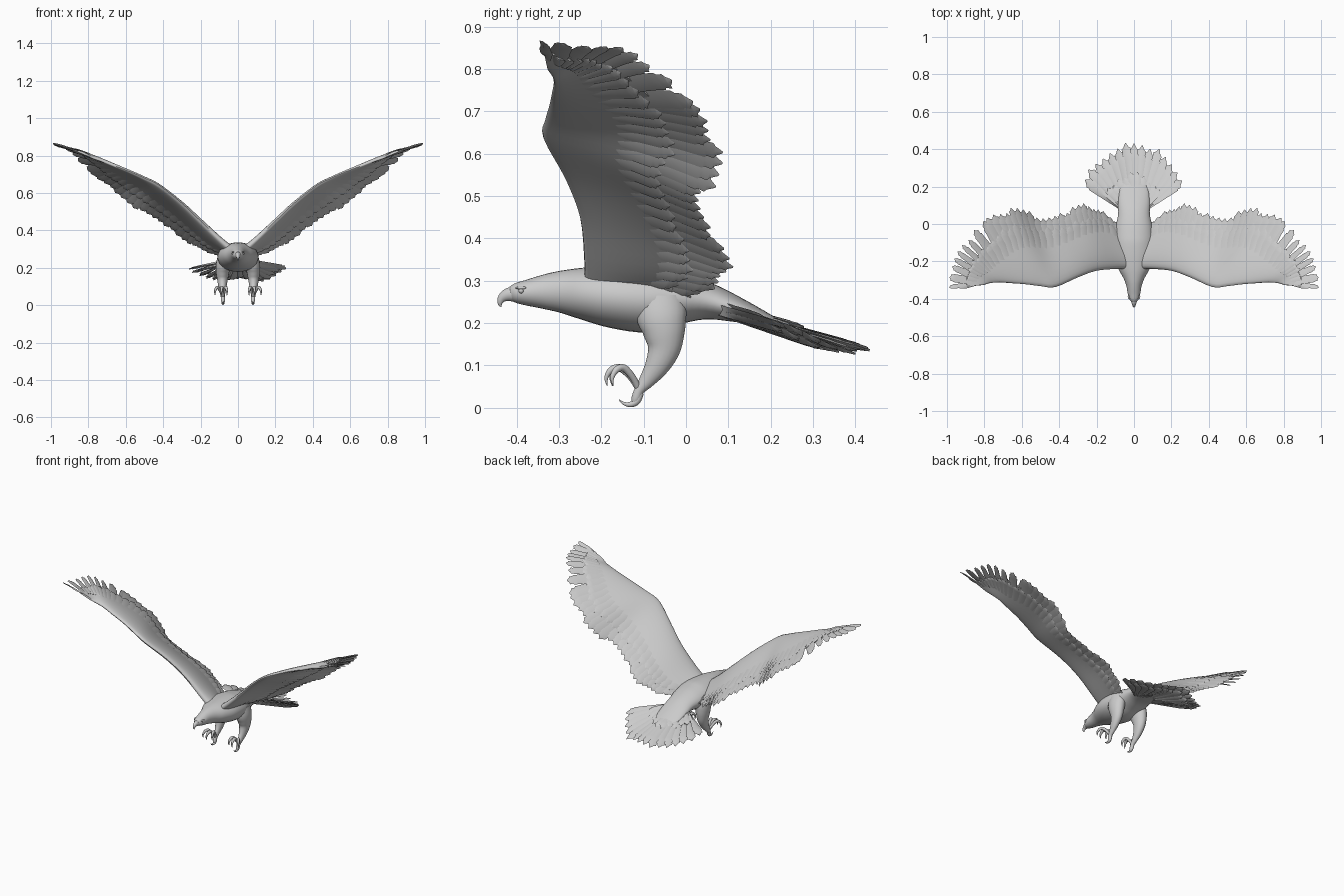
import bpy, bmesh, math, random
from mathutils import Vector

if "Cube" in bpy.data.objects:
    bpy.data.objects.remove(bpy.data.objects["Cube"])
random.seed(4)


def spline(rows, u):
    """Catmull-Rom through rows of numbers, u in row units."""
    i = max(0, min(int(u), len(rows) - 2))
    t = u - i
    a, b, c, d = (rows[max(0, min(k, len(rows) - 1))] for k in range(i - 1, i + 3))
    return [0.5 * (2*q + (r - p)*t + (2*p - 5*q + 4*r - s)*t*t + (3*q - p - 3*r + s)*t**3)
            for p, q, r, s in zip(a, b, c, d)]


def finish(bm, name, mirror=False, angle=50):
    bmesh.ops.recalc_face_normals(bm, faces=bm.faces)
    me = bpy.data.meshes.new(name)
    bm.to_mesh(me)
    bm.free()
    ob = bpy.data.objects.new(name, me)
    bpy.context.collection.objects.link(ob)
    bpy.ops.object.select_all(action='DESELECT')
    ob.select_set(True)
    bpy.context.view_layer.objects.active = ob
    bpy.ops.object.shade_smooth_by_angle(angle=math.radians(angle))
    if mirror:
        ob.modifiers.new("mirror", 'MIRROR').use_mirror_merge = False
    return ob


def skin(bm, rings):
    """Bridge closed rings of points and cap both ends."""
    vs = [[bm.verts.new(p) for p in r] for r in rings]
    n = len(vs[0])
    for a, b in zip(vs, vs[1:]):
        for k in range(n):
            bm.faces.new((a[k], a[(k+1) % n], b[(k+1) % n], b[k]))
    bm.faces.new(vs[0])
    bm.faces.new(vs[-1])


def tube(bm, rows, sides=20, sub=4):
    """Loft ellipses along a path; row = x, y, z, half width, half depth."""
    X, rings = Vector((1, 0, 0)), []
    m = (len(rows) - 1) * sub
    for i in range(m + 1):
        u = i / sub
        x, y, z, rx, rz = spline(rows, u)
        t = Vector(spline(rows, min(u + .05, m/sub))[:3]) - Vector(spline(rows, max(u - .05, 0))[:3])
        up = X.cross(t).normalized()
        rings.append([Vector((x, y, z)) + X*rx*math.cos(a) + up*rz*math.sin(a)
                      for a in (2*math.pi*k/sides for k in range(sides))])
    skin(bm, rings)


# Feather outlines: (position along feather, relative width), barbed tips
BLADE = [(0, .8), (.2, .95), (.4, 1), (.6, 1), (.78, 1), (.84, 1), (.86, .78), (.92, .82), (.935, .5), (1, .06)]
FINGER = [(0, .8), (.25, 1), (.45, 1), (.6, .8), (.75, .68), (.85, .66), (.87, .5), (.94, .52), (.95, .32), (1, .05)]


def feather(bm, P, u, du, v0, v1, shape=BLADE, off=0., lift=.004, t=.004):
    rings = []
    for s, w in shape:
        v = v0 + (v1 - v0) * s
        k = .3 + .7 * w
        rings.append([P(u - du*w, v, off - lift*k), P(u, v, off + t*k),
                      P(u + du*w, v, off + lift*k), P(u, v, off - t*k)])
    skin(bm, rings)


# Body with head and neck
bm = bmesh.new()
tube(bm, [(0, -.415, .270, .014, .016), (0, -.40, .271, .026, .024), (0, -.37, .272, .034, .032),
          (0, -.33, .274, .041, .042), (0, -.29, .274, .056, .051), (0, -.24, .270, .083, .062),
          (0, -.17, .262, .106, .074), (0, -.09, .256, .110, .078), (0, -.02, .258, .100, .062),
          (0, .05, .252, .085, .044), (0, .12, .232, .085, .030), (0, .19, .208, .075, .016),
          (0, .23, .195, .045, .006)], 28)
finish(bm, "body")

# Hooked beak
bm = bmesh.new()
tube(bm, [(0, -.400, .269, .020, .019), (0, -.420, .267, .014, .016), (0, -.434, .259, .009, .011),
          (0, -.439, .247, .005, .006), (0, -.436, .238, .001, .001)], 14)
finish(bm, "beak")

# Eyes under a brow
bm = bmesh.new()
for r, c, s in ((.006, (.028, -.389, .276), 1), (.008, (.025, -.388, .283), .5)):
    new = bmesh.ops.create_uvsphere(bm, u_segments=12, v_segments=8, radius=r)["verts"]
    for v in new:
        v.co = Vector((v.co.x, v.co.y * (1 if s == 1 else 1.8), v.co.z * s)) + Vector(c)
finish(bm, "eye", True)

# Legs
bm = bmesh.new()
tube(bm, [(.066, -.06, .265, .042, .06), (.076, -.058, .22, .042, .060), (.082, -.052, .18, .036, .050),
          (.083, -.052, .14, .029, .039), (.083, -.068, .10, .022, .029), (.082, -.092, .065, .014, .019),
          (.081, -.110, .042, .011, .012), (.080, -.118, .022, .010, .011), (.080, -.122, .012, .007, .007)])
finish(bm, "leg", True)

# Three curled front toes and one hind toe, each ending in a claw
bm = bmesh.new()
for dx, dy in ((-.022, .012), (.008, 0), (.042, .014)):
    path = [(0, -.112, .045, .008), (.3, -.130, .072, .008), (.6, -.155, .094, .009),
            (.85, -.176, .090, .008), (1, -.188, .072, .005), (1, -.186, .052, .001)]
    tube(bm, [(.081 + dx*f, y + dy*f, z, r, r) for f, y, z, r in path], 10)
tube(bm, [(.08, -.108, .035, .009, .009), (.08, -.116, .016, .009, .009), (.08, -.130, .008, .007, .007),
          (.08, -.146, .010, .004, .004), (.08, -.158, .019, .001, .001)], 10)
finish(bm, "talons", True)

# Wing layout: leading edge point and trailing edge point for each span station
WING = [(.02, -.24, .285, .07, .00, .250), (.09, -.24, .345, .19, .085, .290),
        (.20, -.25, .450, .28, .095, .345), (.30, -.285, .545, .40, .055, .430),
        (.42, -.337, .640, .52, .045, .500), (.50, -.332, .680, .64, .075, .595),
        (.58, -.322, .715, .76, .040, .685), (.66, -.316, .745, .87, -.06, .790),
        (.72, -.312, .768, .935, -.14, .845), (.77, -.316, .785, .975, -.225, .852),
        (.80, -.325, .800, .995, -.345, .866)]


def wing_flat(u, v):
    r = spline(WING, u)
    a, b = Vector(r[:3]), Vector(r[3:])
    return a.lerp(b, v) + Vector((-.4, 0, 1)) * .16 * (b - a).length * max(v*(1 - v), 0) * .6


def wing(u, v, off=0.):
    span = wing_flat(u + .05, v) - wing_flat(u - .05, v)
    chord = wing_flat(u, v + .03) - wing_flat(u, v - .03)
    return wing_flat(u, v) + span.cross(chord).normalized() * off


# Wing arm and membrane: airfoil sections thinning to the tip
bm = bmesh.new()
rings = []
for i in range(41):
    u = i / 4
    vmax = .78 - .28 * max(0, (u - 5.5) / 4.5)
    H = .040 - .0032 * u
    top, bot = [], []
    for f in (0, .015, .05, .1, .18, .3, .45, .62, .8, 1):
        h = H * 1.9 * math.sqrt(f) * (1 - f)**1.5 + (.002 if f else 0)
        top.append(wing(u, f*vmax, h))
        if f:
            bot.append(wing(u, f*vmax, -h*.8))
    rings.append(top + bot[::-1])
skin(bm, rings)
finish(bm, "wing_arm", True)

# Flight feathers: overlapping secondaries, then spread primaries
bm = bmesh.new()
u = .25
while u < 6.3:
    feather(bm, wing, u, .21, .4, random.uniform(.95, 1.05))
    u += .27
for i in range(9):
    feather(bm, wing, 6.35 + i * .445, .27, .3, random.uniform(.97, 1.03), FINGER, lift=.006)
finish(bm, "flight_feathers", True, 40)

# Covert rows above and below the flight feathers
bm = bmesh.new()
for i in range(30):
    u = .3 + i * .31
    end = .80 - .25 * max(0, (u - 5.5) / 4.5)
    feather(bm, wing, u, .2, .3, end + random.uniform(-.03, .03), off=.006, lift=.003)
    feather(bm, wing, u + .1, .2, .3, end - .05 + random.uniform(-.03, .03), off=-.006, lift=.003)
finish(bm, "wing_coverts", True, 40)


# Tail fan, two layers, dipping between centre and edges
def tail(u, v, off=0.):
    a = u * math.radians(60)
    x = math.sin(a) * (.055 + .25 * v)
    y = .06 + math.cos(a) * (.375 - .02*abs(u)) * v
    dip = .022 * v * math.sin(math.pi * min(abs(u), 1))**2
    return Vector((x, y, .258 - .272*y - dip + off))


bm = bmesh.new()
for i in range(15):
    feather(bm, tail, -1 + i / 7, .095, 0, random.uniform(.96, 1.03), lift=.007, t=.007)
for i in range(14):
    feather(bm, tail, -.93 + i / 7, .095, 0, random.uniform(.80, .90), off=-.012, lift=.006, t=.007)
for i in range(10):
    feather(bm, tail, -.8 + i * .178, .12, 0, random.uniform(.50, .6), off=.010, lift=.005, t=.006)
finish(bm, "tail_feathers", False, 40)
